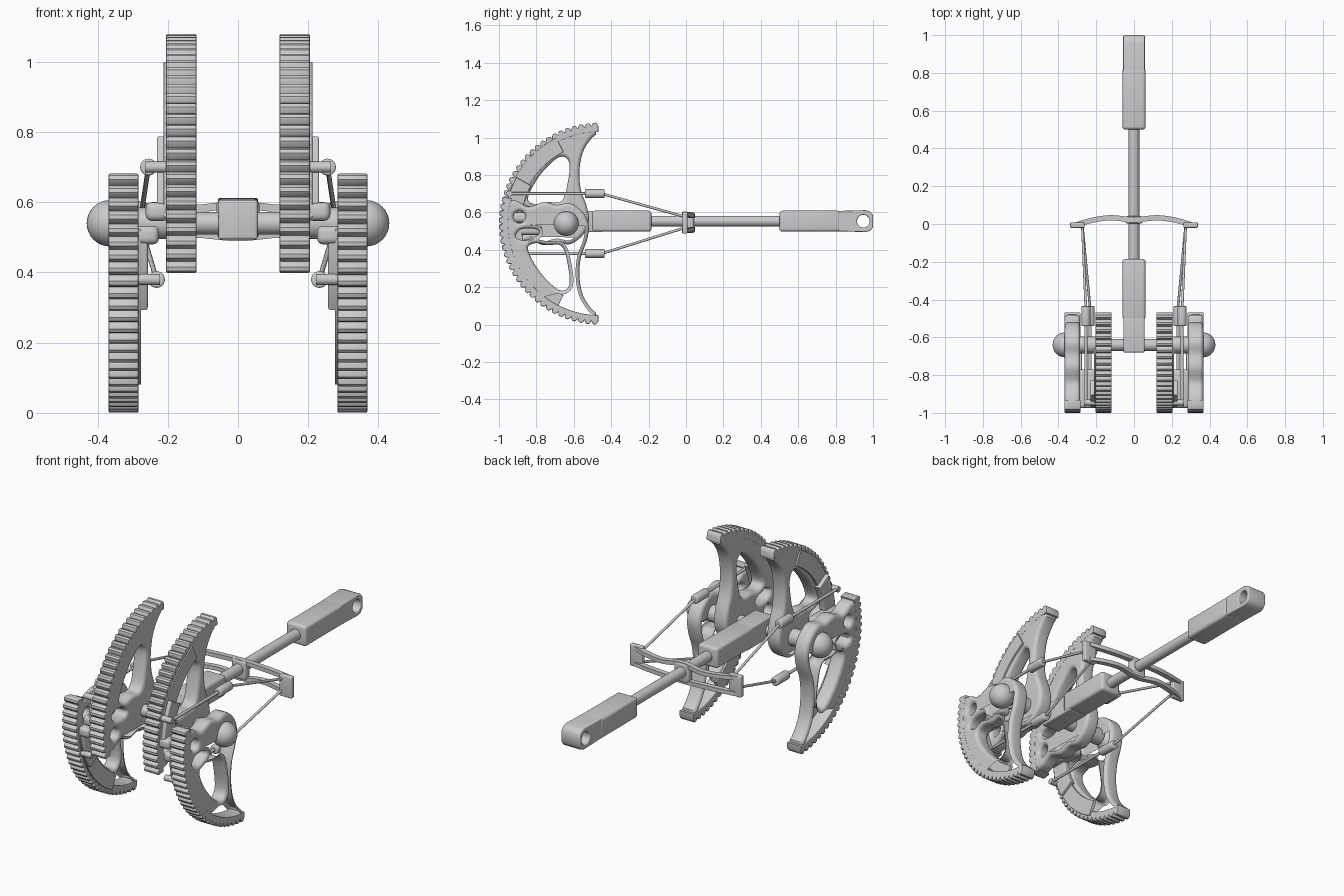
import bpy
from math import sin, cos, radians, pi
from mathutils import Vector

if "Cube" in bpy.data.objects:
    bpy.data.objects.remove(bpy.data.objects["Cube"])

CY, CZ, R = -0.46, 0.54, 0.54      # centre and radius of the toothed sectors


def finish(o, name, angle=40):
    o.name = name
    bpy.ops.object.select_all(action='DESELECT')
    o.select_set(True)
    bpy.context.view_layer.objects.active = o
    bpy.ops.object.convert(target='MESH')
    bpy.ops.object.shade_smooth_by_angle(angle=radians(angle))
    return o


def polar(r, deg):
    return (CY + r * cos(radians(deg)), CZ + r * sin(radians(deg)))


def smooth(pts, n=4, closed=True):
    out, m = [], len(pts)
    for i in range(m if closed else m - 1):
        ids = [i - 1, i, i + 1, i + 2]
        ids = [k % m if closed else min(max(k, 0), m - 1) for k in ids]
        a, b, c, d = (Vector(pts[k]) for k in ids)
        for j in range(n):
            t = j / n
            out.append(0.5 * (2 * b + (c - a) * t + (2 * a - 5 * b + 4 * c - d) * t * t
                              + (3 * b - a - 3 * c + d) * t ** 3))
    return out


def circle(y, z, r, n=20):
    return [(y + r * cos(2 * pi * i / n), z + r * sin(2 * pi * i / n)) for i in range(n)]


def plate(name, loops, x0, x1, bevel, flip=False, res=3):
    # y-z outline with holes, extruded along x
    cu = bpy.data.curves.new(name, 'CURVE')
    cu.dimensions, cu.fill_mode = '2D', 'BOTH'
    cu.extrude = abs(x1 - x0) / 2 - bevel
    cu.bevel_depth, cu.offset, cu.bevel_resolution = bevel, -bevel, res
    for loop in loops:
        sp = cu.splines.new('POLY')
        sp.points.add(len(loop) - 1)
        for p, q in zip(sp.points, loop):
            p.co = (q[0], 2 * CZ - q[1] if flip else q[1], 0, 1)
        sp.use_cyclic_u = True
    o = bpy.data.objects.new(name, cu)
    bpy.context.collection.objects.link(o)
    o.rotation_euler = (pi / 2, 0, pi / 2)
    o.location.x = (x0 + x1) / 2
    return finish(o, name)


def rod(name, a, b, r, n=16, bevel=0):
    a, b = Vector(a), Vector(b)
    bpy.ops.mesh.primitive_cylinder_add(vertices=n, radius=r, depth=(b - a).length, location=(a + b) / 2)
    o = bpy.context.object
    o.rotation_euler = (b - a).to_track_quat('Z', 'Y').to_euler()
    if bevel:
        m = o.modifiers.new('bevel', 'BEVEL')
        m.width, m.segments = bevel, 3
    return finish(o, name)


def box(name, lo, hi, bevel=0.01):
    lo, hi = Vector(lo), Vector(hi)
    bpy.ops.mesh.primitive_cube_add(size=1, location=(lo + hi) / 2)
    o = bpy.context.object
    o.scale = hi - lo
    bpy.ops.object.transform_apply(location=False, rotation=False, scale=True)
    m = o.modifiers.new('bevel', 'BEVEL')
    m.width, m.segments = bevel, 4
    return finish(o, name)


def band(r0, r1, a0, a1, n=14):
    angs = [a0 + (a1 - a0) * i / n for i in range(n + 1)]
    return [polar(r1, a) for a in angs] + [polar(r0, a) for a in reversed(angs)]


# Sector outlines: toothed rim, body and its windows
teeth, count = [], 26
step = 105 / count
for i in range(count):
    for f, r in ((0, .522), (.15, .533), (.35, R), (.65, R), (.85, .533)):
        teeth.append(polar(r, 91 + (i + f) * step))
rim = teeth + [polar(.49, 196 - i * 5.25) for i in range(21)]
body = [polar(.52, 92 + i * 4) for i in range(26)] + smooth([
    (-.95, .41), (-.90, .42), (-.84, .45), (-.76, .425), (-.69, .44), (-.62, .43),
    (-.55, .48), (-.52, .55), (-.53, .63), (-.562, .72), (-.57, .82),
    (-.552, .92), (-.51, .99), (-.475, 1.02)], 4, False)
window = smooth([(-.625, .87), (-.68, .895), (-.78, .80), (-.845, .68), (-.81, .645),
                 (-.74, .655), (-.665, .66), (-.632, .76)])
windows = [window, circle(-.89, .505, .032), smooth([(-.91, .61), (-.88, .57), (-.80, .57), (-.79, .60), (-.86, .63)])]

for s, side in ((1, 'right'), (-1, 'left')):
    for flip, tag, x0, x1, d, xr in ((False, 'inner', .118, .205, 1, .255),
                                     (True, 'outer', .369, .283, -1, .232)):
        n = f'{side}_{tag}_'
        z = lambda v: 2 * CZ - v if flip else v
        # Sector wheel
        plate(n + 'toothed_rim', [rim], s * x0, s * x1, .005, flip, 1)
        plate(n + 'sector_body', [body] + windows, s * (x0 + d * .002), s * (x1 - d * .002), .02, flip)
        # Crescent reinforcement and flared bracket
        plate(n + 'crescent_plate', [band(.43, .515, 117, 178)], s * (x1 - d * .01), s * (x1 + d * .007), .002, flip)
        plate(n + 'bracket', [band(.42, .51, 151, 178)], s * (x1 - d * .01), s * (x1 + d * .026), .006, flip)
        zs = sorted((z(.547), z(.60)))
        xs = sorted((s * (x1 - d * .01), s * (x1 + d * .058)))
        box(n + 'bracket_foot', (xs[0], -.975, zs[0]), (xs[1], -.77, zs[1]), .018)
        # Control rod with turnbuckle
        zr = z(.70)
        rod(n + 'rod_pin', (s * (x1 - d * .01), -.945, zr), (s * (xr + d * .01), -.945, zr), .016)
        rod(n + 'rear_control_rod', (s * xr, -.945, zr), (s * xr, -.5, zr), .008, 10)
        rod(n + 'turnbuckle', (s * xr, -.54, zr), (s * xr, -.435, zr), .024, 20, .006)
        rod(n + 'front_control_rod', (s * xr, -.45, zr), (s * .274, 0, .575 if not flip else .52), .007, 10)
    # Axle end cap
    bpy.ops.mesh.primitive_uv_sphere_add(segments=32, ring_count=16, radius=.066, location=(s * .365, -.64, .54))
    finish(bpy.context.object, side + '_axle_cap')
    rod(side + '_hub_spacer', (s * .19, -.64, .54), (s * .30, -.64, .54), .045, 24)
    # Crossbar end plate
    xs = sorted((s * .262, s * .338))
    box(side + '_crossbar_end', (xs[0], -.02, .487), (xs[1], .008, .604), .006)

# Axle and central shaft
rod('axle', (-.36, -.64, .54), (.36, -.64, .54), .032, 24)
rod('shaft', (0, -.55, .553), (0, .85, .553), .029, 24)
box('shaft_root', (-.056, -.68, .494), (.056, -.45, .607), .008)
box('shaft_front_sleeve', (-.061, -.505, .497), (.061, -.185, .609), .016)
box('shaft_rear_sleeve', (-.061, .50, .497), (.061, .825, .609), .016)
plate('shaft_eye', [[(.78, .50), (.96, .495), (.985, .502), (1, .522), (1, .585), (.985, .604), (.96, .612), (.78, .607)],
                    circle(.948, .553, .034)], -.057, .057, .006)

# Bowed crossbar rails above and below the shaft
for s, n in ((1, 'upper'), (-1, 'lower')):
    path = smooth([(x * k, y, .546 + s * dz) for k, x, y, dz in (
        (-1, .32, -.008, .045), (-1, .22, .02, .038), (-1, .12, .033, .036), (1, 0, .022, .046),
        (1, .12, .033, .036), (1, .22, .02, .038), (1, .32, -.008, .045))], 5, False)
    verts, faces = [], []
    for p in path:
        verts += [p + Vector((0, a, b)) for a, b in ((-.014, -.011), (.014, -.011), (.014, .011), (-.014, .011))]
    for i in range(len(path) - 1):
        faces += [(4 * i + k, 4 * i + (k + 1) % 4, 4 * i + 4 + (k + 1) % 4, 4 * i + 4 + k) for k in range(4)]
    e = len(verts)
    faces += [(3, 2, 1, 0), (e - 4, e - 3, e - 2, e - 1)]
    me = bpy.data.meshes.new(n)
    me.from_pydata(verts, [], faces)
    o = bpy.data.objects.new(n, me)
    bpy.context.collection.objects.link(o)
    finish(o, n + '_crossbar_rail')
box('crossbar_collar', (-.045, .002, .497), (.045, .042, .602), .012)
